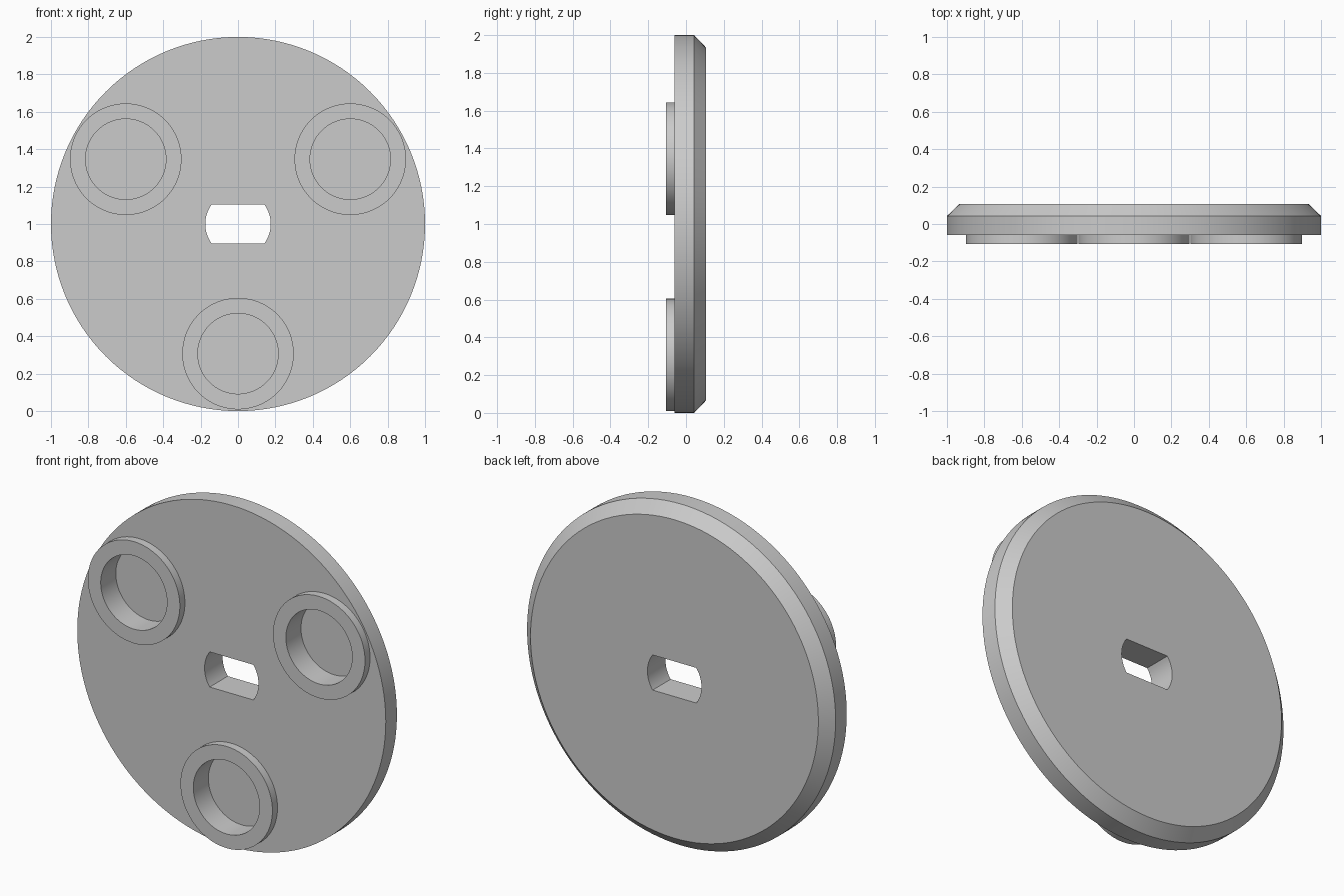
import bpy
import bmesh
import math
from mathutils import Matrix

SEGMENTS = 128
CENTRE_Z = 1.0
BOSS_ORBIT = 0.693
FRONT, FACE, RIM, BACK = -0.107, -0.06, 0.043, 0.107
POCKET_FLOOR = 0.033

cube = bpy.data.objects.get("Cube")
if cube:
    bpy.data.objects.remove(cube, do_unlink=True)

grey = bpy.data.materials.new("plain_grey")
grey.use_nodes = True
colour = (0.6, 0.6, 0.6, 1)
grey.diffuse_color = colour
grey.node_tree.nodes["Principled BSDF"].inputs["Base Color"].default_value = colour


def add_object(name, bm):
    bmesh.ops.recalc_face_normals(bm, faces=bm.faces)
    mesh = bpy.data.meshes.new(name)
    bm.to_mesh(mesh)
    bm.free()
    mesh.materials.append(grey)
    obj = bpy.data.objects.new(name, mesh)
    bpy.context.collection.objects.link(obj)
    return obj


def turned(name, profile, x=0, z=CENTRE_Z):
    """Solid of revolution about the y axis from (radius, y) points."""
    bm = bmesh.new()
    rings = []
    for radius, y in profile:
        ring = []
        for i in range(SEGMENTS):
            a = math.tau * i / SEGMENTS
            ring.append(bm.verts.new((x + radius * math.cos(a), y, z + radius * math.sin(a))))
        rings.append(ring)
    for low, high in zip(rings, rings[1:]):
        for i in range(SEGMENTS):
            j = (i + 1) % SEGMENTS
            bm.faces.new((low[i], low[j], high[j], high[i]))
    bm.faces.new(rings[0])
    bm.faces.new(rings[-1])
    return add_object(name, bm)


def slot_cutter(radius, half_height):
    """Round bar with flats above and below."""
    limit = math.asin(half_height / radius)
    bm = bmesh.new()
    outline = []
    for side in (0, math.pi):
        for i in range(17):
            a = side - limit + 2 * limit * i / 16
            outline.append(bm.verts.new((radius * math.cos(a), -0.3, CENTRE_Z + radius * math.sin(a))))
    face = bm.faces.new(outline)
    sweep = bmesh.ops.extrude_face_region(bm, geom=[face])
    moved = [v for v in sweep["geom"] if isinstance(v, bmesh.types.BMVert)]
    bmesh.ops.translate(bm, verts=moved, vec=(0, 0.6, 0))
    return add_object("slot_cutter", bm)


def combine(target, tool, operation):
    mod = target.modifiers.new(operation.lower(), "BOOLEAN")
    mod.operation = operation
    mod.solver = "EXACT"
    mod.object = tool
    bpy.context.view_layer.objects.active = target
    bpy.ops.object.modifier_apply(modifier=mod.name)
    bpy.data.objects.remove(tool, do_unlink=True)


# Round plate with a chamfered back rim
plate = turned("round_plate", [(1, FACE), (1, RIM), (0.933, BACK)])

# Three raised bosses, each with a blind round pocket
for k in range(3):
    angle = math.radians(-90 + 120 * k)
    x = BOSS_ORBIT * math.cos(angle)
    z = CENTRE_Z + BOSS_ORBIT * math.sin(angle)
    combine(plate, turned("boss", [(0.298, FRONT), (0.298, 0)], x, z), "UNION")
    combine(plate, turned("pocket", [(0.215, -0.3), (0.215, POCKET_FLOOR)], x, z), "DIFFERENCE")

# Central through slot
combine(plate, slot_cutter(0.175, 0.103), "DIFFERENCE")

# Smooth curved walls, keep the edges crisp
bpy.ops.object.select_all(action="DESELECT")
plate.select_set(True)
bpy.context.view_layer.objects.active = plate
bpy.ops.object.shade_smooth_by_angle(angle=math.radians(30))
